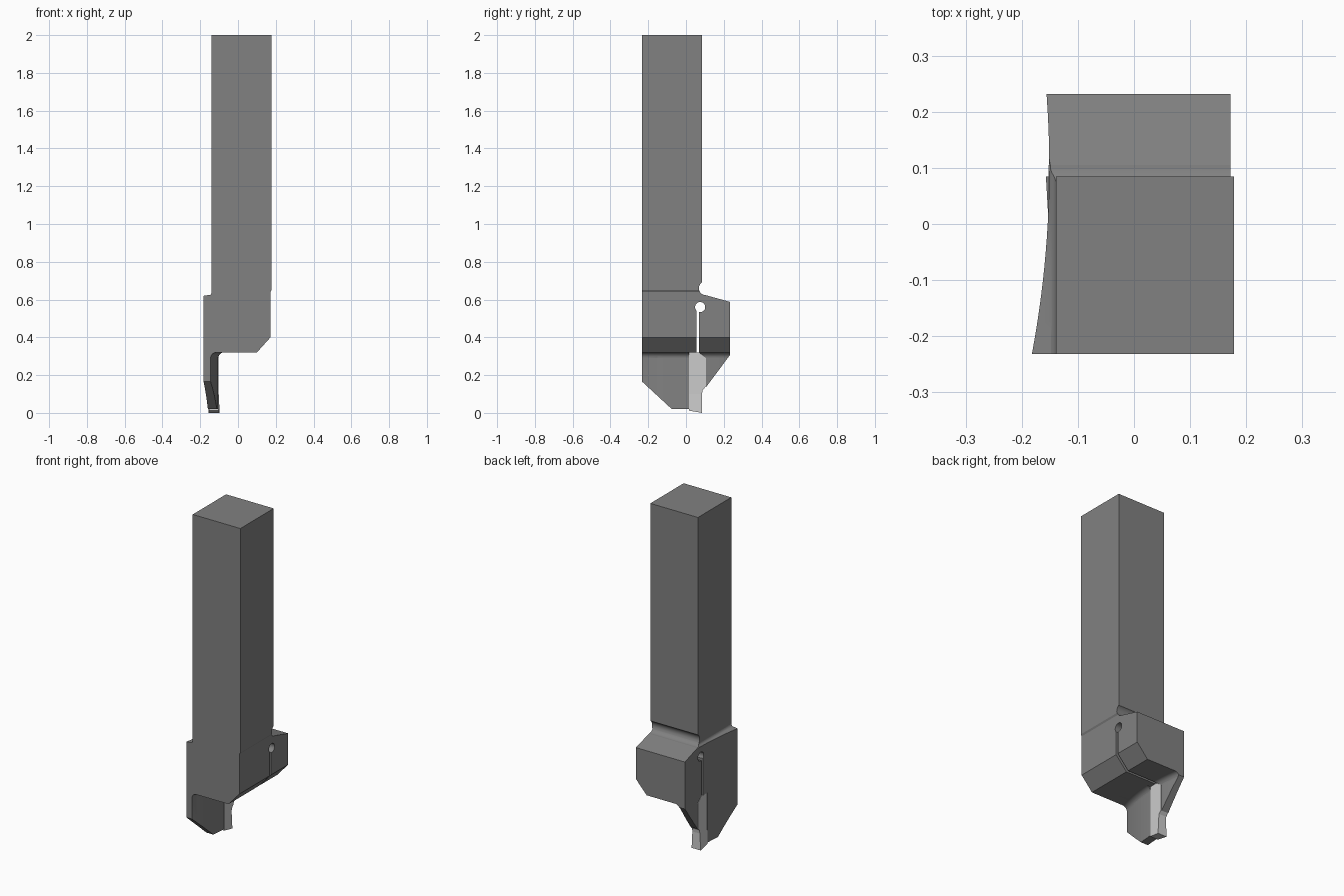
import bpy, bmesh, math

if "Cube" in bpy.data.objects:
    bpy.data.objects.remove(bpy.data.objects["Cube"])


def loft(name, rings):
    """Solid skinned through equal-sized rings of 3D points, capped at both ends."""
    bm = bmesh.new()
    vs = [[bm.verts.new(p) for p in r] for r in rings]
    n = len(vs[0])
    for a, b in zip(vs, vs[1:]):
        for i in range(n):
            j = (i + 1) % n
            bm.faces.new((a[i], a[j], b[j], b[i]))
    bm.faces.new(vs[0])
    bm.faces.new(vs[-1])
    bmesh.ops.recalc_face_normals(bm, faces=bm.faces)
    me = bpy.data.meshes.new(name)
    bm.to_mesh(me)
    bm.free()
    ob = bpy.data.objects.new(name, me)
    bpy.context.collection.objects.link(ob)
    return ob


def side_prism(name, profile, x0, x1):
    return loft(name, [[(x, y, z) for y, z in profile] for x in (x0, x1)])


def arc(cx, cy, r, a0, a1, n):
    return [(cx + r * math.cos(math.radians(a0 + (a1 - a0) * i / n)),
             cy + r * math.sin(math.radians(a0 + (a1 - a0) * i / n))) for i in range(n + 1)]


def boolean(ob, other, op):
    m = ob.modifiers.new(op, 'BOOLEAN')
    m.object, m.operation, m.solver = other, op, 'EXACT'
    bpy.context.view_layer.objects.active = ob
    bpy.ops.object.modifier_apply(modifier=m.name)


def colour(ob, name, v):
    m = bpy.data.materials.get(name) or bpy.data.materials.new(name)
    m.diffuse_color = (v, v, v, 1)
    m.use_nodes = True
    m.node_tree.nodes["Principled BSDF"].inputs["Base Color"].default_value = m.diffuse_color
    ob.data.materials.clear()
    ob.data.materials.append(m)


# Head: x-z section swept along y between the curved outer and inner blade walls
def section(y):
    outer = -0.151 - 0.031 * ((y - 0.10) / 0.332) ** 2
    inner = -0.104 - 0.041 * ((y - 0.05) / 0.282) ** 2
    pts = [(outer, -0.05), (inner, -0.05)]
    pts += arc(inner + 0.03, 0.29, 0.03, 180, 90, 6)
    pts += [(0.10, 0.32), (0.172, 0.40), (0.172, 0.64), (0.178, 0.65), (0.178, 0.67), (-0.139, 0.67)]
    pts += arc(-0.157, 0.64, 0.018, 0, -60, 5)
    pts += [(outer, 0.62)]
    return [(x, y, z) for x, z in pts]


head = loft("head", [section(-0.25 + 0.5 * i / 20) for i in range(21)])

# Side outline of the head, with insert pocket, clamping slit and relief hole
outline = [(-0.232, 0.65), (-0.232, 0.165), (-0.075, 0.02), (0.015, 0.02),
           (0.015, 0.32), (0.056, 0.32)]
outline += arc(0.075, 0.56, 0.027, 225, -101, 24)
outline += [(0.07, 0.32), (0.105, 0.29), (0.105, 0.135), (0.232, 0.305),
            (0.232, 0.588), (0.105, 0.623), (0.085, 0.65)]
side = side_prism("side_cutter", outline, -0.4, 0.4)
boolean(head, side, 'INTERSECT')

# Square shank
shank = side_prism("shank", [(-0.232, 0.65), (0.085, 0.65), (0.085, 2), (-0.232, 2)],
                   -0.139, 0.178)

# Rounded neck groove behind the shank
groove = side_prism("groove_cutter", arc(0.105, 0.66, 0.037, 0, 348.75, 31), -0.41, 0.41)
for ob in (head, shank):
    boolean(ob, groove, 'DIFFERENCE')
for cutter in (side, groove):
    bpy.data.objects.remove(cutter)

# Cutting insert: stem filling the pocket and a wider cutting tip
stem = side_prism("insert_stem", [(0.015, 0.10), (0.085, 0.10), (0.088, 0.12), (0.105, 0.14),
                                  (0.105, 0.29), (0.07, 0.32), (0.015, 0.32)], -0.152, -0.102)
tip_low = [(-0.157, 0.085, 0.0), (-0.097, 0.085, 0.0), (-0.102, 0.015, 0.012), (-0.153, 0.015, 0.012)]
tip_top = [(-0.152, 0.085, 0.10), (-0.102, 0.085, 0.10), (-0.102, 0.015, 0.10), (-0.152, 0.015, 0.10)]
tip = loft("insert_tip", [tip_low, tip_top])

for ob in (head, shank):
    colour(ob, "steel", 0.22)
for ob in (stem, tip):
    colour(ob, "carbide", 0.7)

# Smooth fillets, flat large faces
bpy.ops.object.select_all(action='DESELECT')
head.select_set(True)
shank.select_set(True)
bpy.context.view_layer.objects.active = head
bpy.ops.object.shade_smooth_by_angle(angle=math.radians(25))
for ob in (head, shank):
    for p in ob.data.polygons:
        if abs(p.normal.x) > 0.97 or p.area > 0.005:
            p.use_smooth = False
